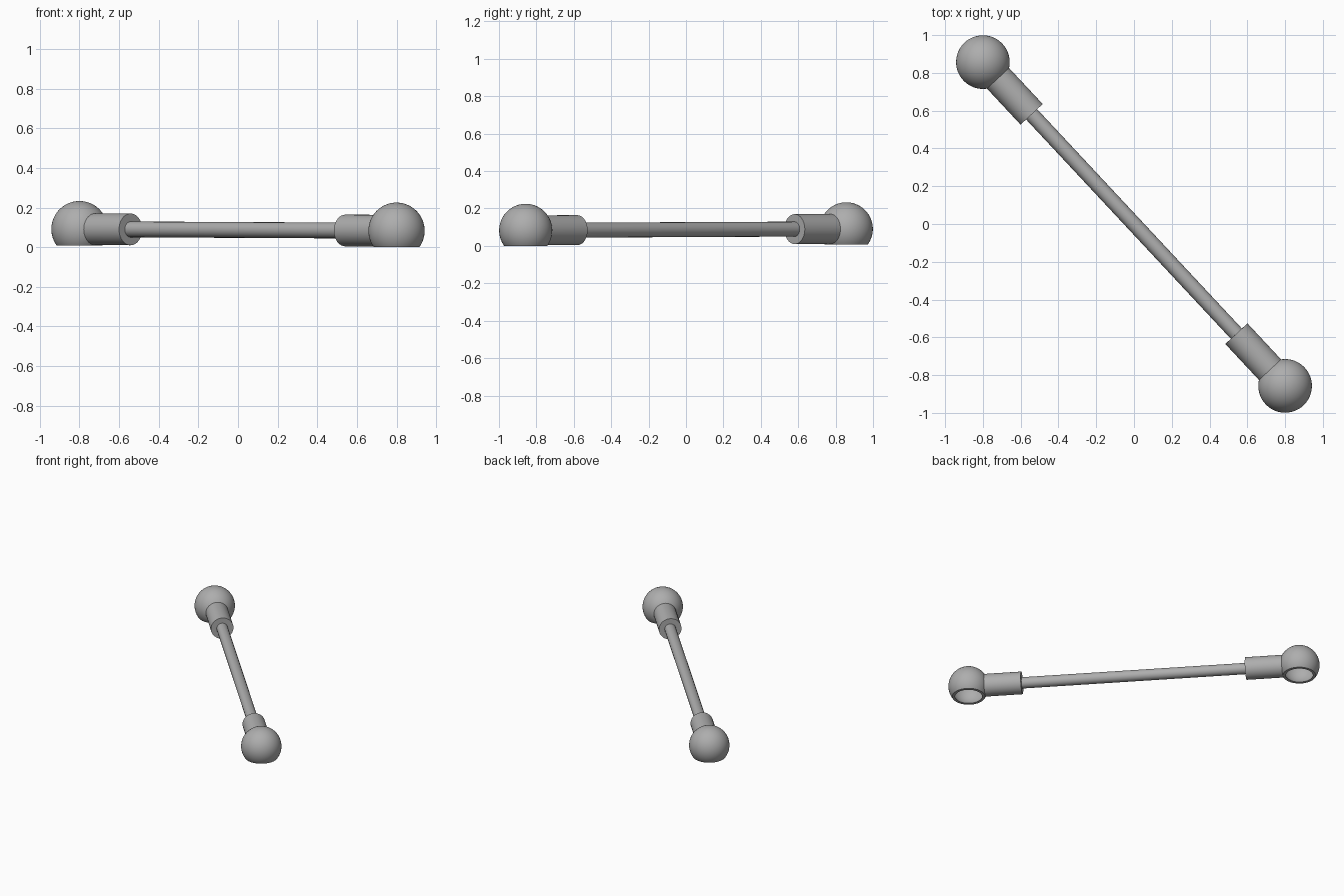
import bpy, bmesh
from math import sin, cos, acos, pi
from mathutils import Vector

default_cube = bpy.data.objects.get("Cube")
if default_cube:
    bpy.data.objects.remove(default_cube, do_unlink=True)

steel = bpy.data.materials.new("grey_steel")
steel.use_nodes = True
GREY = (0.42, 0.42, 0.42, 1)
steel.diffuse_color = GREY
steel.node_tree.nodes["Principled BSDF"].inputs["Base Color"].default_value = GREY


def lathe(name, profile, origin, axis, sides):
    """Spin (radius, height) points about the local z axis, then aim z along axis."""
    bm = bmesh.new()
    points = [bm.verts.new((r, 0, h)) for r, h in profile]
    edges = [bm.edges.new(pair) for pair in zip(points, points[1:])]
    bmesh.ops.spin(bm, geom=points + edges, cent=(0, 0, 0), axis=(0, 0, 1),
                   angle=2 * pi, steps=sides)
    bmesh.ops.remove_doubles(bm, verts=bm.verts, dist=0.0002)
    bmesh.ops.recalc_face_normals(bm, faces=bm.faces)
    mesh = bpy.data.meshes.new(name)
    bm.to_mesh(mesh)
    bm.free()
    mesh.materials.append(steel)
    obj = bpy.data.objects.new(name, mesh)
    bpy.context.collection.objects.link(obj)
    obj.location = origin
    obj.rotation_euler = Vector(axis).to_track_quat('Z', 'Y').to_euler()
    bpy.ops.object.select_all(action='DESELECT')
    obj.select_set(True)
    bpy.context.view_layer.objects.active = obj
    bpy.ops.object.shade_smooth_by_angle(angle=0.6)
    return obj


def arc(radius, cut, steps=24):
    """Sphere profile from the top pole down to the cut height."""
    end = acos(-cut / radius)
    return [(radius * sin(end * i / steps), radius * cos(end * i / steps))
            for i in range(steps + 1)]


BALL, CAVITY, CUT = 0.142, 0.126, 0.083
COLLAR, ROD = 0.08, 0.04
COLLAR_START, COLLAR_END = 0.11, 0.378

left = Vector((0.80, -0.857, CUT))
right = Vector((-0.80, 0.857, CUT + 0.008))

# Hollow ball sockets, open underneath, each with a collar facing the other
socket_profile = arc(BALL, CUT) + arc(CAVITY, CUT)[::-1]
collar_profile = [(COLLAR, COLLAR_START), (COLLAR, COLLAR_END), (0, COLLAR_END)]
for side, here, other in (("left", left, right), ("right", right, left)):
    lathe(side + "_socket", socket_profile, here, (0, 0, 1), 48)
    lathe(side + "_collar", collar_profile, here, other - here, 40)

# Connecting rod between the collars
span = (right - left).length
rod_start = COLLAR_END - 0.02
rod_profile = [(0, rod_start), (ROD, rod_start),
               (ROD, span - rod_start), (0, span - rod_start)]
lathe("connecting_rod", rod_profile, left, right - left, 20)
